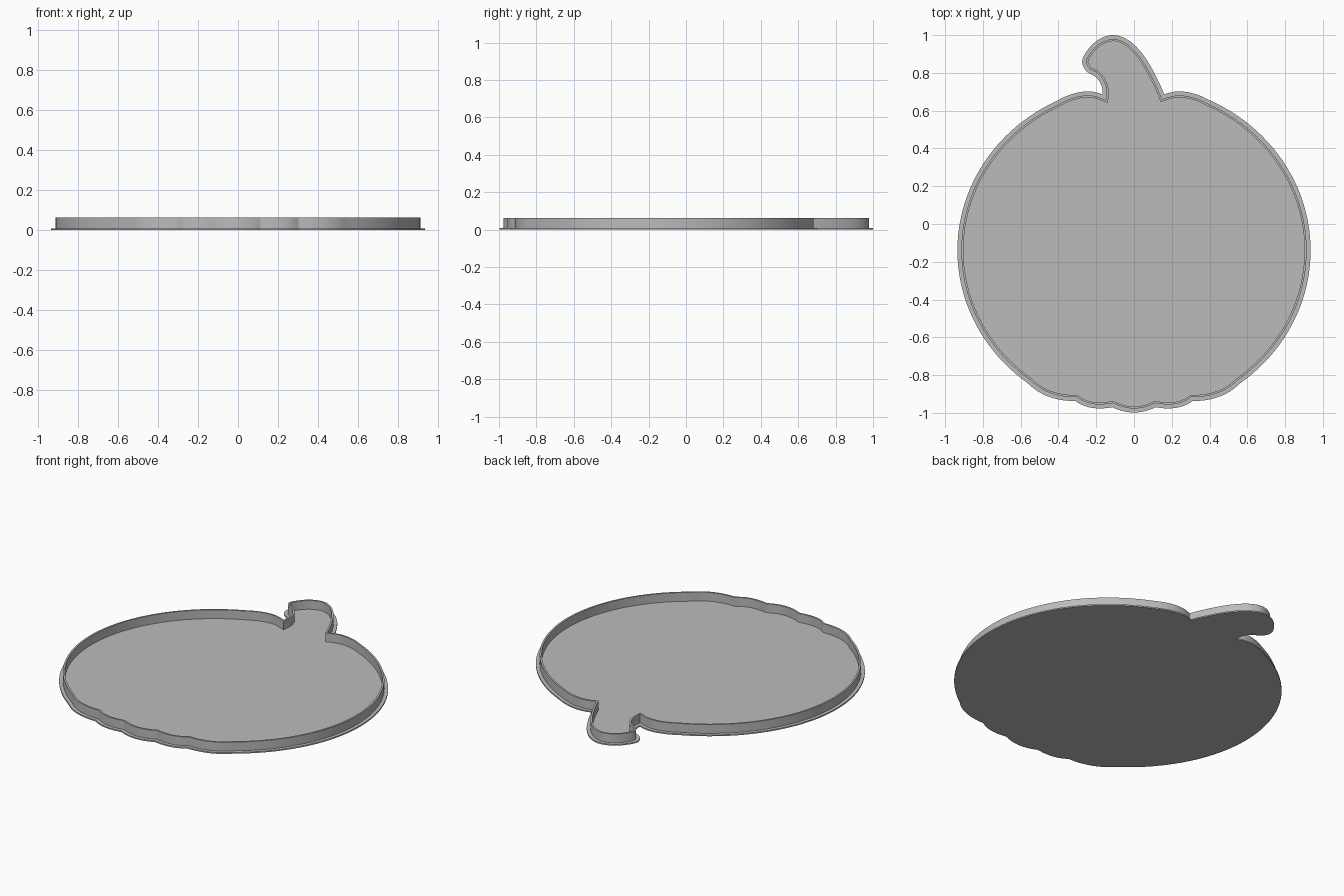
import bpy
import bmesh
import math
from mathutils import Vector

if "Cube" in bpy.data.objects:
    bpy.data.objects.remove(bpy.data.objects["Cube"])

PLATE_TOP, WALL_TOP = 0.008, 0.062
LIP, THICK = 0.021, 0.011          # lip outside the wall, wall thickness
RX, RY, CY = 0.935, 0.88, -0.14    # main oval of the body

grey = bpy.data.materials.new("light_grey")
grey.diffuse_color = (0.5, 0.5, 0.5, 1)
grey.use_nodes = True
grey.node_tree.nodes["Principled BSDF"].inputs["Base Color"].default_value = grey.diffuse_color


def spline(points, steps=6):
    """Smooth run through the points, with free ends for sharp corners."""
    p = [Vector(q) for q in points]
    p = [3 * p[0] - 3 * p[1] + p[2]] + p + [3 * p[-1] - 3 * p[-2] + p[-3]]
    out = []
    for a, b, c, d in zip(p, p[1:], p[2:], p[3:]):
        for i in range(steps):
            t = i / steps
            out.append(0.5 * (2 * b + (c - a) * t + (2 * a - 5 * b + 4 * c - d) * t ** 2
                              + (3 * b - a - 3 * c + d) * t ** 3))
    return out                      # last point is the start of the next run


def oval(start, end, steps=44):
    return [Vector((RX * math.cos(a), CY + RY * math.sin(a)))
            for a in (start + (end - start) * i / steps for i in range(steps))]


def inset(points, dist):
    """Mitred inward offset of a counterclockwise loop."""
    out = []
    n = len(points)
    for i, p in enumerate(points):
        d1 = (p - points[i - 1]).normalized()
        d2 = (points[(i + 1) % n] - p).normalized()
        n1, n2 = Vector((-d1.y, d1.x)), Vector((-d2.y, d2.x))
        m = (n1 + n2).normalized()
        out.append(p + m * dist / max(m.dot(n1), 0.5))
    return out


def finish(bm, name):
    bmesh.ops.recalc_face_normals(bm, faces=bm.faces)
    mesh = bpy.data.meshes.new(name)
    bm.to_mesh(mesh)
    bm.free()
    mesh.materials.append(grey)
    obj = bpy.data.objects.new(name, mesh)
    bpy.context.collection.objects.link(obj)
    bpy.ops.object.select_all(action='DESELECT')
    obj.select_set(True)
    bpy.context.view_layer.objects.active = obj
    bpy.ops.object.shade_smooth_by_angle(angle=math.radians(25))


def ring(bm, points, z):
    return [bm.verts.new((p.x, p.y, z)) for p in points]


def bridge(bm, a, b):
    n = len(a)
    for i in range(n):
        j = (i + 1) % n
        bm.faces.new((a[i], a[j], b[j], b[i]))


# Outline, counterclockwise: left shoulder, left side, bottom lobes, right side, right shoulder, stem
outline = spline([(-0.167, 0.686), (-0.275, 0.70), (-0.405, 0.655)])
outline += oval(math.acos(-0.405 / RX), 2 * math.pi - math.acos(-0.56 / RX))
bottom = [(-0.56, -0.845), (-0.45, -0.915), (-0.31, -0.937), (-0.225, -0.973), (-0.115, -0.97),
          (0, -0.998), (0.115, -0.97), (0.225, -0.973), (0.31, -0.937), (0.45, -0.915), (0.56, -0.845)]
for k in range(0, 10, 2):
    outline += spline(bottom[k:k + 3])
outline += oval(-math.acos(0.56 / RX), math.acos(0.395 / RX))
outline += spline([(0.395, 0.658), (0.27, 0.70), (0.16, 0.686)])
outline += spline([(0.16, 0.686), (0.115, 0.785), (0.06, 0.88), (0, 0.95), (-0.06, 0.989),
                   (-0.12, 1.0), (-0.19, 0.975), (-0.245, 0.922), (-0.275, 0.86),
                   (-0.25, 0.807), (-0.202, 0.778), (-0.173, 0.735), (-0.167, 0.686)], 4)

# Flat base plate
bm = bmesh.new()
low, high = ring(bm, outline, 0), ring(bm, outline, PLATE_TOP)
bridge(bm, low, high)
bm.faces.new(low[::-1])
bm.faces.new(high)
finish(bm, "base_plate")

# Thin upright rim wall
bm = bmesh.new()
outer, inner = inset(outline, LIP), inset(outline, LIP + THICK)
loops = [ring(bm, outer, PLATE_TOP), ring(bm, outer, WALL_TOP),
         ring(bm, inner, WALL_TOP), ring(bm, inner, PLATE_TOP)]
for a, b in zip(loops, loops[1:] + loops[:1]):
    bridge(bm, a, b)
finish(bm, "rim_wall")
